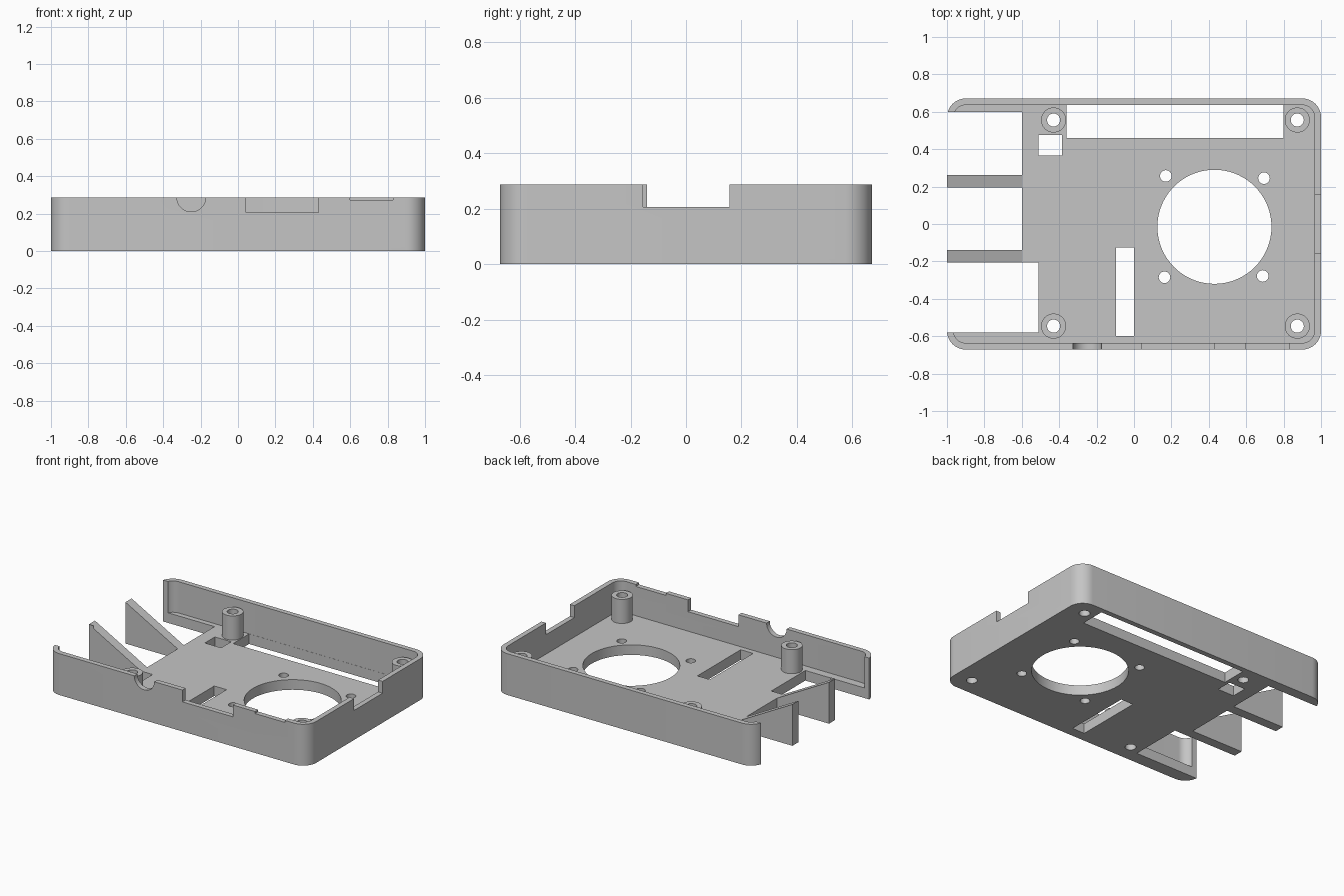
import bpy
import bmesh
import math
from mathutils import Vector

cube = bpy.data.objects.get("Cube")
if cube:
    bpy.data.objects.remove(cube, do_unlink=True)

HALF_X, HALF_Y, HEIGHT = 1.0, 0.671, 0.287
FLOOR, WALL, CORNER = 0.07, 0.035, 0.1

grey = bpy.data.materials.new("plain grey")
grey.use_nodes = True
grey.diffuse_color = (0.56, 0.56, 0.56, 1)
grey.node_tree.nodes["Principled BSDF"].inputs["Base Color"].default_value = grey.diffuse_color


def extrude(name, points, offset):
    """Solid made by sweeping a flat outline along an offset."""
    bm = bmesh.new()
    face = bm.faces.new([bm.verts.new(p) for p in points])
    swept = bmesh.ops.extrude_face_region(bm, geom=[face])["geom"]
    verts = [g for g in swept if isinstance(g, bmesh.types.BMVert)]
    bmesh.ops.translate(bm, verts=verts, vec=Vector(offset))
    bmesh.ops.recalc_face_normals(bm, faces=bm.faces)
    mesh = bpy.data.meshes.new(name)
    bm.to_mesh(mesh)
    bm.free()
    mesh.materials.append(grey)
    obj = bpy.data.objects.new(name, mesh)
    bpy.context.collection.objects.link(obj)
    return obj


def box(name, x0, x1, y0, y1, z0, z1):
    outline = [(x0, y0, z0), (x1, y0, z0), (x1, y1, z0), (x0, y1, z0)]
    return extrude(name, outline, (0, 0, z1 - z0))


def arc(cx, cy, r, start, sweep, steps):
    angles = [math.radians(start + sweep * i / steps) for i in range(steps + 1)]
    return [(cx + r * math.cos(a), cy + r * math.sin(a)) for a in angles]


def cylinder(name, x, y, r, z0, z1, sides=40):
    ring = arc(x, y, r, 0, 360, sides)[:-1]
    return extrude(name, [(px, py, z0) for px, py in ring], (0, 0, z1 - z0))


def rounded_block(name, inset, z0, z1):
    r = CORNER - inset
    cx, cy = HALF_X - CORNER, HALF_Y - CORNER
    outline = []
    for i, (sx, sy) in enumerate([(1, 1), (-1, 1), (-1, -1), (1, -1)]):
        outline += arc(sx * cx, sy * cy, r, 90 * i, 90, 10)
    return extrude(name, [(x, y, z0) for x, y in outline], (0, 0, z1 - z0))


def activate(obj):
    bpy.ops.object.select_all(action="DESELECT")
    obj.select_set(True)
    bpy.context.view_layer.objects.active = obj


def cut(target, cutter):
    activate(target)
    mod = target.modifiers.new("cut", "BOOLEAN")
    mod.operation = "DIFFERENCE"
    mod.solver = "EXACT"
    mod.object = cutter
    bpy.ops.object.modifier_apply(modifier=mod.name)
    bpy.data.objects.remove(cutter, do_unlink=True)


def smooth(obj):
    activate(obj)
    bpy.ops.object.shade_smooth_by_angle(angle=math.radians(30))


# Tray with rounded corners
tray = rounded_block("case_tray", 0, 0, HEIGHT)
cut(tray, rounded_block("cavity", WALL, FLOOR, 0.5))

# Open end and rectangular floor slots
floor_slots = [
    (-1.1, -0.6, -0.205, 0.6),
    (-1.1, -0.51, -0.58, -0.207),
    (-0.36, 0.8, 0.46, HALF_Y - WALL - 0.001),
    (-0.51, -0.385, 0.365, 0.475),
    (-0.095, 0.0, -0.6, -0.125),
]
for x0, x1, y0, y1 in floor_slots:
    cut(tray, box("slot", x0, x1, y0, y1, -0.1, 0.5))

# Fan opening and its screw holes
cut(tray, cylinder("fan_opening", 0.43, -0.015, 0.305, -0.1, 0.2, 72))
for x, y in [(0.17, 0.257), (0.695, 0.245), (0.163, -0.285), (0.688, -0.278)]:
    cut(tray, cylinder("fan_screw_hole", x, y, 0.031, -0.1, 0.2, 24))

# Port notches in the front and side walls
for x0, x1, z in [(0.043, 0.43, 0.205), (0.6, 0.83, 0.273)]:
    cut(tray, box("front_notch", x0, x1, -0.8, -0.62, z, 0.5))
cut(tray, box("side_notch", 0.94, 1.1, -0.155, 0.157, 0.205, 0.5))
round_notch = [(x, -0.8, z) for x, z in arc(-0.25, HEIGHT, 0.077, 0, 360, 40)[:-1]]
cut(tray, extrude("round_notch", round_notch, (0, 0.18, 0)))

# Hollow standoffs, bored through the floor
for side, x in [("right", -0.43), ("left", 0.873)]:
    for end, y in [("front", -0.546), ("back", 0.556)]:
        post = cylinder(f"{end}_{side}_standoff", x, y, 0.067, FLOOR, 0.237)
        for part in (tray, post):
            cut(part, cylinder("bore", x, y, 0.035, -0.1, 0.5, 28))
        smooth(post)
smooth(tray)

# Triangular ribs at the open end
for end, y in [("front", -0.207), ("back", 0.195)]:
    profile = [(-1, y, 0), (-0.6, y, 0), (-0.6, y, FLOOR), (-1, y, HEIGHT)]
    extrude(f"{end}_rib", profile, (0, 0.067, 0))
